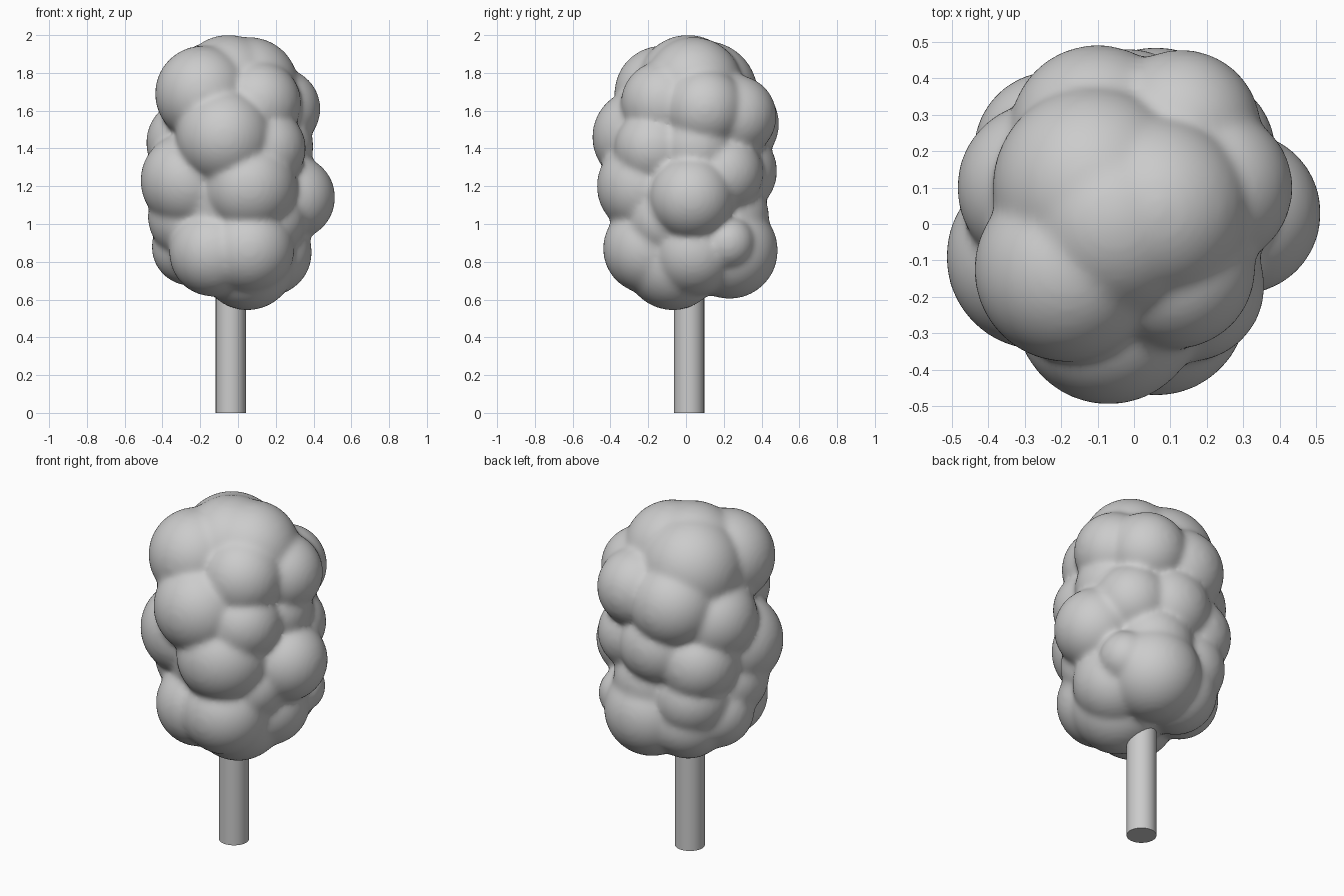
import bpy, bmesh
from mathutils import Matrix

# Foliage clumps: x, y, z, radius
clumps = [
    # crown
    (-.11, .10, 1.69, .28), (.06, .04, 1.73, .26), (-.185, -.125, 1.69, .255),
    (-.05, .01, 1.73, .272), (.22, .10, 1.61, .217), (.11, -.12, 1.64, .225),
    # upper ring
    (-.07, -.24, 1.46, .257), (-.25, .10, 1.43, .237), (-.10, .25, 1.53, .243),
    (.13, .26, 1.57, .22), (.19, .06, 1.41, .21), (.15, -.17, 1.40, .21),
    # middle ring
    (.06, -.22, 1.20, .253), (-.26, -.09, 1.23, .257), (.29, .03, 1.14, .225),
    (-.02, .25, 1.28, .233), (.18, .20, 1.27, .21), (-.22, .20, 1.20, .222),
    # lower ring
    (-.25, -.02, 1.04, .228), (-.18, .20, .99, .22), (.05, .22, 1.04, .22),
    (.16, -.11, 1.02, .20),
    # base
    (.05, -.07, .80, .257), (.16, .04, .85, .232), (-.13, -.17, .85, .235),
    (.06, -.20, .87, .24), (-.25, .08, .88, .208), (.06, .23, .86, .257),
    (-.14, .18, .84, .222), (.24, .22, .90, .145),
]

bm = bmesh.new()
for x, y, z, r in clumps:
    bmesh.ops.create_icosphere(bm, subdivisions=4, radius=r,
                               matrix=Matrix.Translation((x, y, z)))
# Solid core filling the gaps
bmesh.ops.create_icosphere(bm, subdivisions=4, radius=1,
                           matrix=Matrix.Translation((-.02, 0, 1.25))
                           @ Matrix.Diagonal((.37, .37, .64, 1)))
mesh = bpy.data.meshes.new("foliage")
bm.to_mesh(mesh)
bm.free()
foliage = bpy.data.objects.new("foliage", mesh)
bpy.context.collection.objects.link(foliage)

# Fuse the clumps and soften the creases
fuse = foliage.modifiers.new("fuse", 'REMESH')
fuse.mode = 'VOXEL'
fuse.voxel_size = .014
fuse.use_smooth_shade = True
soften = foliage.modifiers.new("soften", 'SMOOTH')
soften.factor = .5
soften.iterations = 22

# Trunk
bpy.ops.mesh.primitive_cylinder_add(vertices=48, radius=.08, depth=.75,
                                    location=(-.038, .017, .375))
trunk = bpy.context.object
trunk.name = "trunk"
bpy.ops.object.shade_smooth_by_angle()
